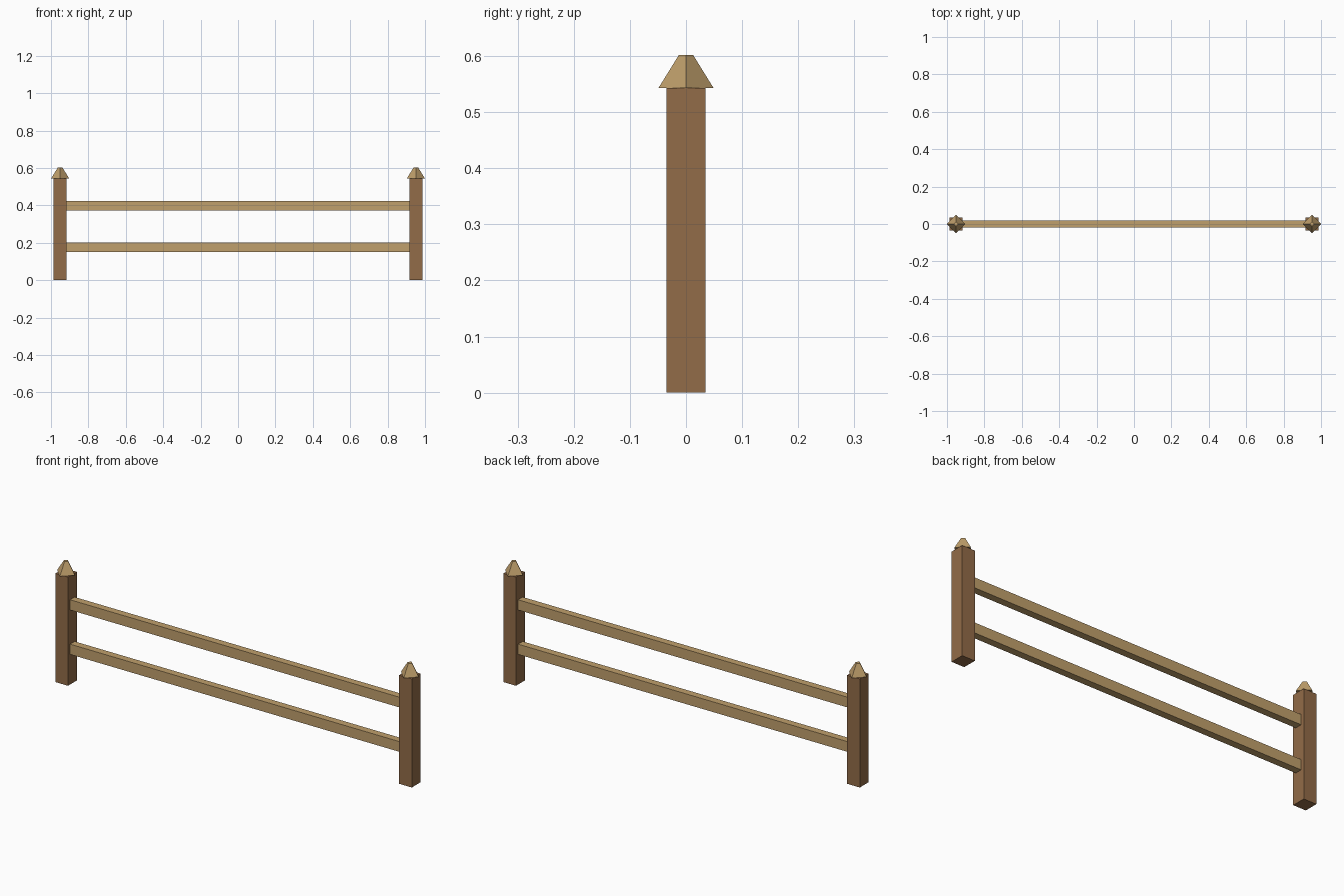
import bpy
from math import pi

cube = bpy.data.objects.get("Cube")
if cube:
    bpy.data.objects.remove(cube, do_unlink=True)


def make_material(name, colour):
    mat = bpy.data.materials.new(name)
    mat.use_nodes = True
    mat.diffuse_color = colour
    mat.node_tree.nodes["Principled BSDF"].inputs["Base Color"].default_value = colour
    return mat


dark_wood = make_material("dark wood", (0.29, 0.15, 0.065, 1))
light_wood = make_material("light wood", (0.53, 0.35, 0.15, 1))


def finish(name, mat):
    obj = bpy.context.object
    obj.name = name
    obj.data.materials.append(mat)
    return obj


def box(name, centre, size, mat):
    bpy.ops.mesh.primitive_cube_add(size=1, location=centre)
    obj = finish(name, mat)
    obj.scale = size
    bpy.ops.object.transform_apply(location=False, rotation=False, scale=True)
    return obj


POST_X = 0.951
POST_WIDTH = 0.07
POST_HEIGHT = 0.543
CAP_HEIGHT = 0.059

# Posts, each with a blunt pyramid cap turned diagonally
for side, sign in (("left", 1), ("right", -1)):
    x = sign * POST_X
    box(side + "_post", (x, 0, POST_HEIGHT / 2),
        (POST_WIDTH, POST_WIDTH, POST_HEIGHT), dark_wood)
    bpy.ops.mesh.primitive_cone_add(
        vertices=4, radius1=0.049, radius2=0.0125, depth=CAP_HEIGHT,
        location=(x, 0, POST_HEIGHT + CAP_HEIGHT / 2), rotation=(0, 0, pi / 2))
    finish(side + "_post_cap", light_wood)

# Rails running through both posts
for name, z in (("lower_rail", 0.176), ("upper_rail", 0.398)):
    box(name, (0, 0, z), (2 * POST_X + 0.06, 0.036, 0.051), light_wood)
